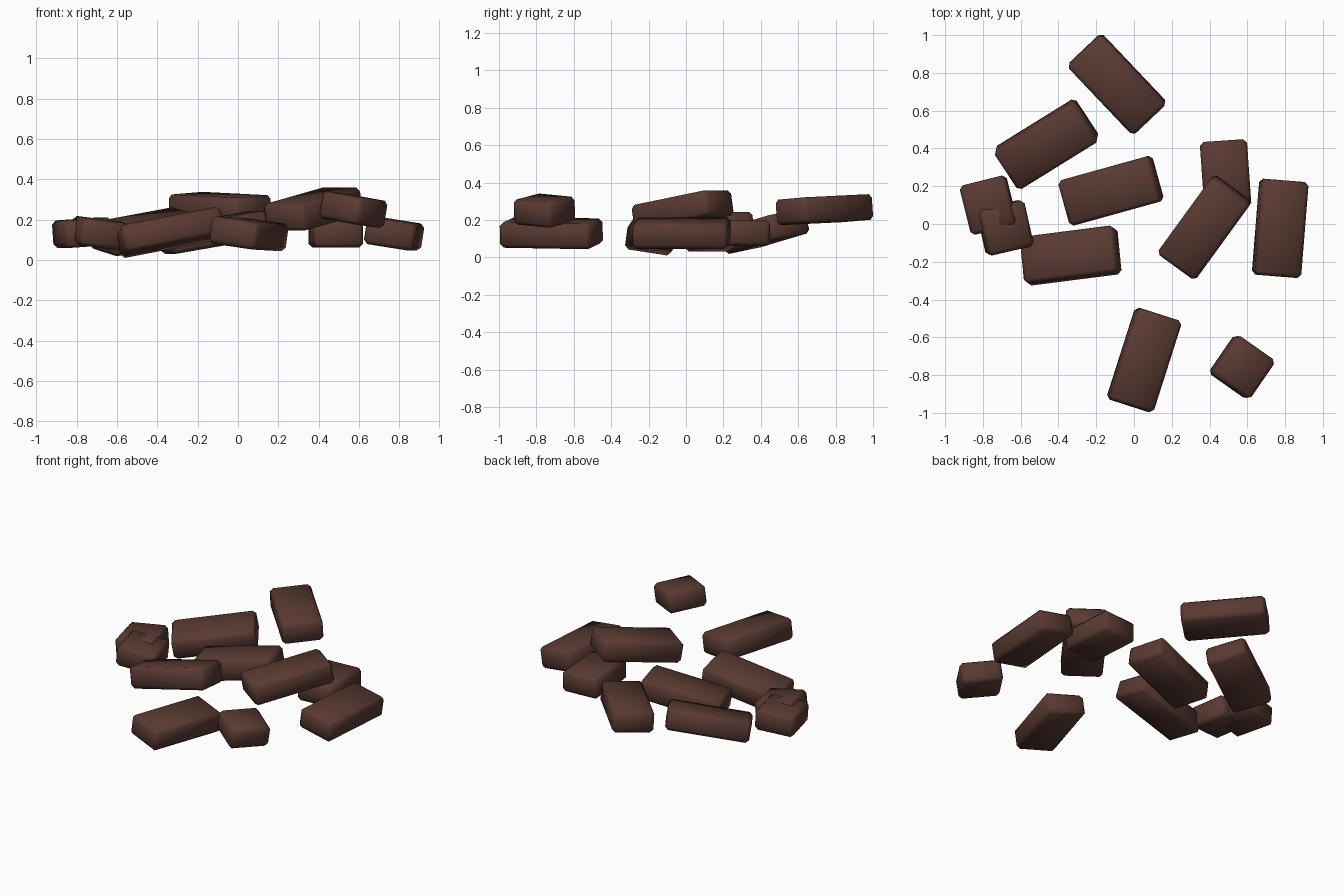
import bpy, bmesh
from math import radians
from mathutils import Matrix, Vector

cube = bpy.data.objects.get("Cube")
if cube:
    bpy.data.objects.remove(cube, do_unlink=True)

# One dark clay colour for every brick
clay = bpy.data.materials.new("dark_brown_clay")
clay.use_nodes = True
clay.diffuse_color = (0.10, 0.042, 0.032, 1)
clay.node_tree.nodes["Principled BSDF"].inputs["Base Color"].default_value = clay.diffuse_color

WIDTH, HEIGHT, CHAMFER = 0.25, 0.137, 0.02


def brick(name, centre, yaw, pitch=0, roll=0, length=0.51):
    """Chamfered block; pitch lifts its long end, roll lifts its left side."""
    bm = bmesh.new()
    bmesh.ops.create_cube(bm, size=1)
    bmesh.ops.scale(bm, vec=(length, WIDTH, HEIGHT), verts=bm.verts)
    bmesh.ops.bevel(bm, geom=bm.edges[:], offset=CHAMFER, segments=1,
                    affect='EDGES', clamp_overlap=True)
    for face in bm.faces:
        face.smooth = True
    mesh = bpy.data.meshes.new(name)
    bm.to_mesh(mesh)
    bm.free()
    mesh.materials.append(clay)
    obj = bpy.data.objects.new(name, mesh)
    turn = (Matrix.Rotation(radians(yaw), 4, 'Z')
            @ Matrix.Rotation(radians(-pitch), 4, 'Y')
            @ Matrix.Rotation(radians(roll), 4, 'X'))
    obj.matrix_world = Matrix.Translation(Vector(centre)) @ turn
    bpy.context.collection.objects.link(obj)


# Whole bricks
brick("back_brick", (-0.09, 0.74, 0.255), -46.5, -2, 3.5)
brick("back_right_brick", (-0.463, 0.422, 0.14), 31.8, 9, 10)
brick("middle_brick", (-0.122, 0.176, 0.137), 15.5, 9.5)
brick("front_right_brick", (-0.335, -0.167, 0.137), 7.3, 10.8, -9)
brick("front_brick", (0.054, -0.72, 0.13), 72.3, -1, 8)
brick("left_brick", (0.774, -0.023, 0.13), 85.4, 0, 9)
brick("leaning_brick", (0.373, -0.018, 0.252), 54, 9.5)

# Broken bricks
brick("propping_brick", (0.485, 0.262, 0.13), 94, length=0.36)
brick("front_left_half", (0.572, -0.757, 0.25), 55.5, -4.6, 8.5, length=0.25)
brick("right_half", (-0.77, 0.1, 0.135), 104, 0, -4, length=0.27)
brick("overlapping_half", (-0.683, -0.02, 0.132), 13, -7, 3, length=0.25)
